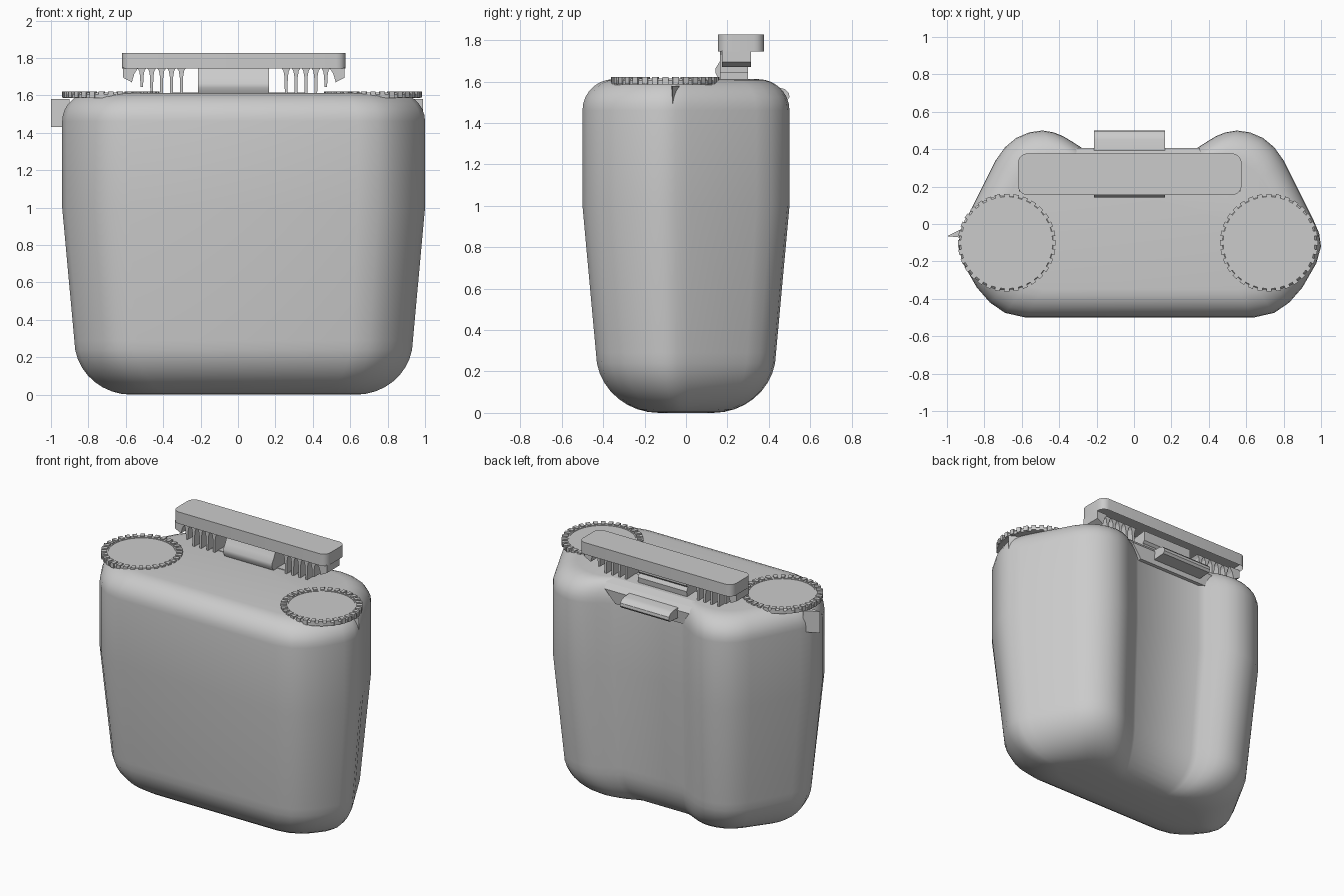
import bpy, bmesh
from math import sin, cos, pi

if "Cube" in bpy.data.objects:
    bpy.data.objects.remove(bpy.data.objects["Cube"])


def finish(name, bm, smooth=None):
    bmesh.ops.recalc_face_normals(bm, faces=bm.faces)
    me = bpy.data.meshes.new(name)
    bm.to_mesh(me)
    bm.free()
    ob = bpy.data.objects.new(name, me)
    bpy.context.collection.objects.link(ob)
    if smooth:
        bpy.ops.object.select_all(action='DESELECT')
        ob.select_set(True)
        bpy.context.view_layer.objects.active = ob
        bpy.ops.object.shade_smooth_by_angle(angle=smooth)
    return ob


def loft(bm, rings):
    loops = [[bm.verts.new(p) for p in r] for r in rings]
    n = len(loops[0])
    for a, b in zip(loops, loops[1:]):
        for i in range(n):
            j = (i + 1) % n
            bm.faces.new((a[i], a[j], b[j], b[i]))
    return bm.faces.new(loops[0][::-1]), bm.faces.new(loops[-1])


def extrude_x(name, prof, x0, x1, taper=None):
    """Extrude a (y, z) profile along x."""
    bm = bmesh.new()
    loft(bm, [[(x, y, z) for y, z in prof] for x in (x0, x1)])
    return finish(name, bm, 0.6)


def box(bm, x0, x1, y0, y1, z0, z1):
    plan = [(x0, y0), (x1, y0), (x1, y1), (x0, y1)]
    loft(bm, [[(x, y, z) for x, y in plan] for z in (z0, z1)])


# body: twin-lobed outline, tapered below the seam, rounded top and bottom
CX = 0.03
half = [(0.25, 0.375), (0.29, 0.395), (0.36, 0.44), (0.41, 0.47), (0.46, 0.49),
        (0.52, 0.5), (0.59, 0.49), (0.66, 0.46), (0.72, 0.41), (0.77, 0.34),
        (0.93, 0.02), (0.96, -0.05), (0.97, -0.12), (0.945, -0.21),
        (0.87, -0.34), (0.80, -0.42), (0.72, -0.475), (0.61, -0.5)]
outline = half + [(-u, y) for u, y in reversed(half)]
levels = []
for i in range(10):
    t = i / 9 * pi / 2
    levels.append((0.29 * (1 - cos(t)), 0.37 - 0.305 * sin(t)))
levels += [(1.0, 0.0)]
for i in range(8):
    t = i / 7 * pi / 2
    levels.append((1.462 + 0.15 * sin(t), 0.15 * (1 - cos(t))))
bm = bmesh.new()
loft(bm, [[(CX + u * (0.97 - d) / 0.97, y * (0.5 - d) / 0.5, z) for u, y in outline]
          for z, d in levels])
finish("case_body", bm, 0.5)

# two dials with notched rims
for side, cx in (("left", -0.68), ("right", 0.722)):
    bm = bmesh.new()
    n = 64
    prof = [(0.215, 1.585), (0.215, 1.616), (0.245, 1.616), (0.255, 1.606), (0.255, 1.585)]
    grid = [[bm.verts.new((cx + r * cos(2 * pi * k / n), -0.1 + r * sin(2 * pi * k / n), z))
             for r, z in prof] for k in range(n)]
    for k in range(n):
        a, b = grid[k], grid[(k + 1) % n]
        for i in range(5):
            j = (i + 1) % 5
            bm.faces.new((a[i], a[j], b[j], b[i]))
    finish(side + "_dial_rim", bm, 0.5)
    bm = bmesh.new()
    loft(bm, [[(cx + 0.215 * cos(2 * pi * k / n), -0.1 + 0.215 * sin(2 * pi * k / n), z)
               for k in range(n)] for z in (1.585, 1.613)])
    finish(side + "_dial_face", bm, 0.5)
    bm = bmesh.new()
    for k in range(32):
        ring = []
        for r, w in ((0.222, -0.055), (0.262, -0.055), (0.262, 0.055), (0.222, 0.055)):
            a = 2 * pi * k / 32 + w
            ring.append((cx + r * cos(a), -0.1 + r * sin(a)))
        loft(bm, [[(x, y, z) for x, y in ring] for z in (1.588, 1.622)])
    finish(side + "_dial_teeth", bm)

# pointed side tabs beside the dials
for name, xi, xo in (("left_tab", -0.90, -1.0), ("right_tab", 0.90, 0.99)):
    bm = bmesh.new()
    plan = [(xi, -0.015), (xo, -0.065), (xi, -0.075)]
    loft(bm, [[(x, y, z) for x, y in plan] for z in (1.43, 1.58)])
    finish(name, bm)

# rear plate bridging the recess, and rounded latch on it
bm = bmesh.new()
prof = [(0.20, 1.616), (0.32, 1.612), (0.375, 1.595), (0.405, 1.56), (0.395, 1.47), (0.20, 1.44)]
ends = [0.355, 0.355, 0.355, 0.345, 0.27, 0.27]
loft(bm, [[(0.005 + s * e, y, z) for (y, z), e in zip(prof, ends)] for s in (-1, 1)])
finish("rear_plate", bm)
extrude_x("rear_latch", [(0.36, 1.575), (0.45, 1.572), (0.48, 1.563), (0.497, 1.545),
                         (0.5, 1.525), (0.488, 1.51), (0.36, 1.50)], -0.215, 0.165)

# hinge block under the bar
extrude_x("hinge_block", [(0.16, 1.61), (0.143, 1.64), (0.143, 1.665), (0.165, 1.70),
                          (0.185, 1.745), (0.30, 1.76), (0.30, 1.69), (0.285, 1.675),
                          (0.30, 1.65), (0.295, 1.61)], -0.215, 0.165)

# long top bar, hollow underneath
x0, x1, y0, y1, r = -0.62, 0.575, 0.155, 0.377, 0.05
plan = []
for q, (cx, cy) in enumerate([(x1 - r, y1 - r), (x0 + r, y1 - r), (x0 + r, y0 + r), (x1 - r, y0 + r)]):
    for i in range(6):
        a = (q + i / 5) * pi / 2
        plan.append((cx + r * cos(a), cy + r * sin(a)))
bm = bmesh.new()
bottom, _ = loft(bm, [[(x, y, z) for x, y in plan] for z in (1.745, 1.828)])
bmesh.ops.inset_region(bm, faces=[bottom], thickness=0.02)
res = bmesh.ops.extrude_face_region(bm, geom=[bottom])
bmesh.ops.translate(bm, vec=(0, 0, 0.05),
                    verts=[v for v in res["geom"] if isinstance(v, bmesh.types.BMVert)])
bmesh.ops.delete(bm, geom=[f for f in [bottom] if f.is_valid], context='FACES_ONLY')
finish("top_bar", bm, 0.5)

# drooping bar ends and comb fins, mirrored about the bar centre
BX = -0.0225
for side, s in (("left", -1), ("right", 1)):
    bm = bmesh.new()
    prof = [(0.592, 1.75), (0.592, 1.695), (0.545, 1.67), (0.532, 1.715), (0.51, 1.75)]
    loft(bm, [[(BX + s * u, y, z) for u, z in prof] for y in (0.175, 0.315)])
    finish(side + "_bar_end", bm)
    bm = bmesh.new()
    for i in range(5):
        u = 0.28 + 0.053 * i
        z0 = 1.61 if i < 4 else 1.645
        fin = [(0.007, z0), (0.009, 1.70), (0.014, 1.73), (0.026, 1.75)]
        fin = fin + [(-w, z) for w, z in reversed(fin)]
        loft(bm, [[(BX + s * (u + w), y, z) for w, z in fin] for y in (0.165, 0.30)])
    finish(side + "_fins", bm)
